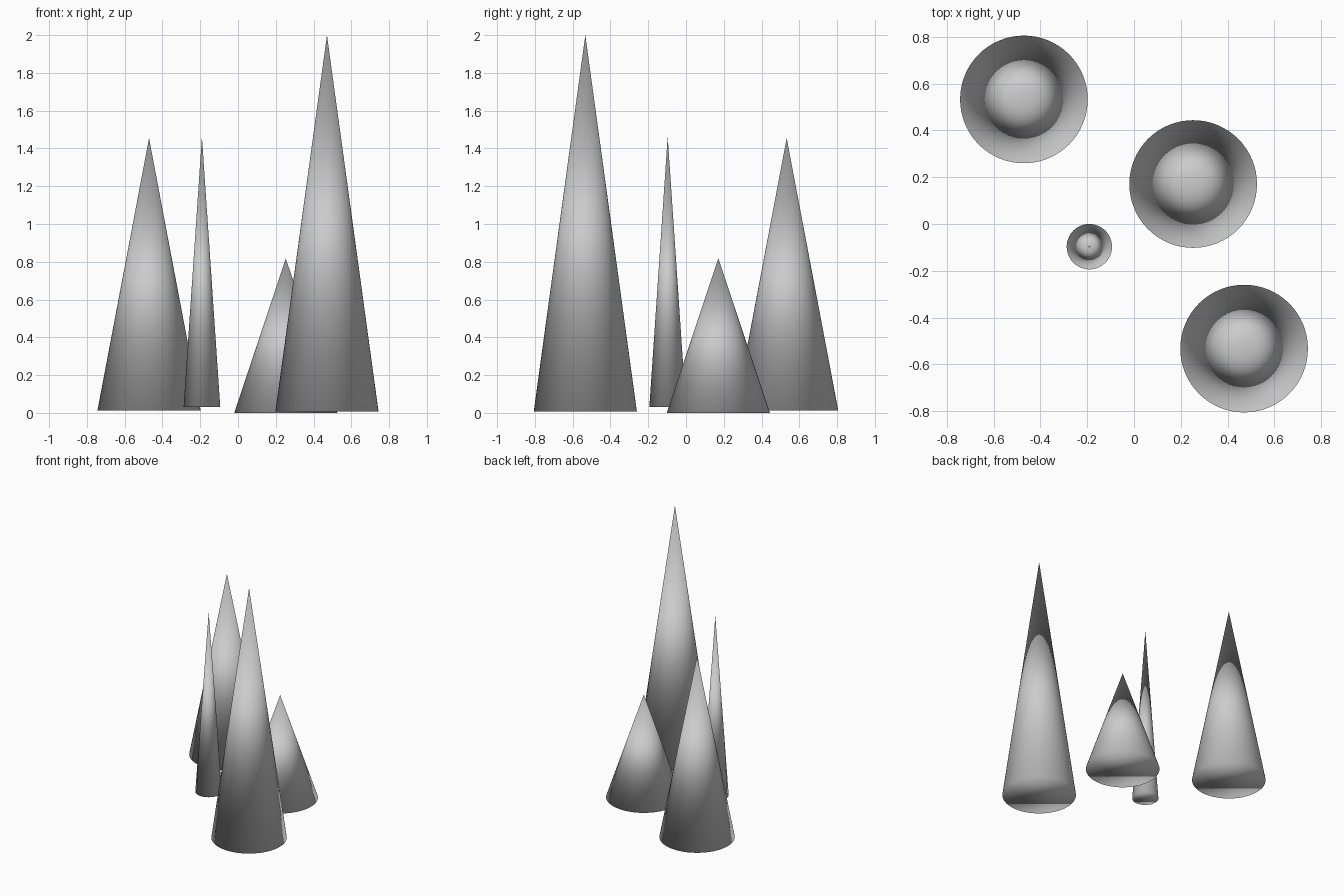
import bpy

if "Cube" in bpy.data.objects:
    bpy.data.objects.remove(bpy.data.objects["Cube"])


def cone(name, x, y, radius, base, tip):
    """Closed cone, smooth shaded all over including the base cap."""
    bpy.ops.mesh.primitive_cone_add(
        vertices=64, radius1=radius, radius2=0, depth=tip - base,
        end_fill_type='NGON', location=(x, y, (base + tip) / 2))
    obj = bpy.context.object
    obj.name = name
    bpy.ops.object.shade_smooth()
    return obj


# Four free-standing cones: name, x, y, radius, base height, tip height
for spec in (
    ("tall_cone", 0.471, -0.533, 0.273, 0.007, 2.0),
    ("medium_cone", -0.471, 0.533, 0.273, 0.013, 1.455),
    ("short_cone", 0.253, 0.171, 0.273, 0.0, 0.818),
    ("thin_cone", -0.191, -0.097, 0.097, 0.031, 1.463),
):
    cone(*spec)
